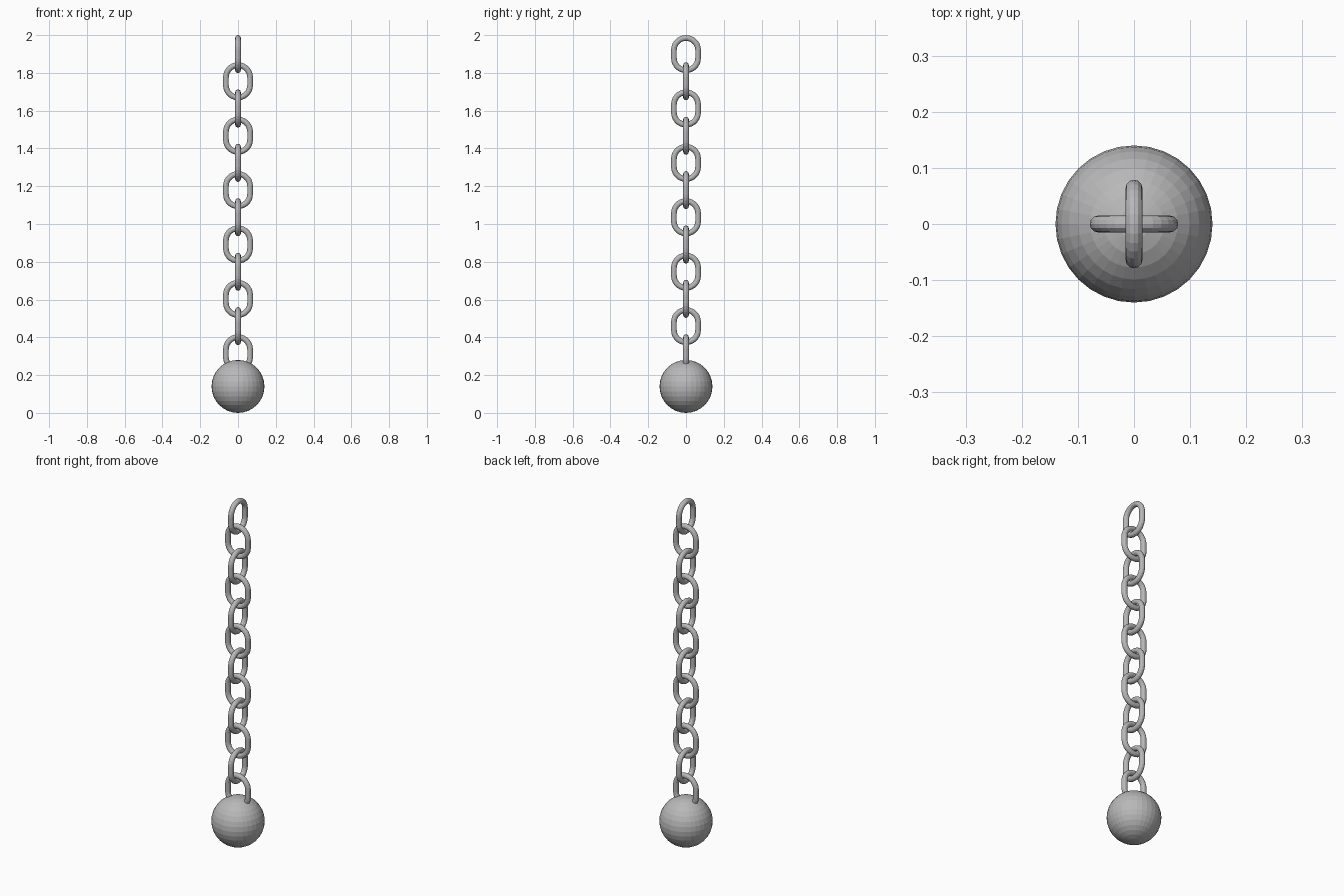
import bpy
from math import pi, sin, cos

BALL_RADIUS = 0.14
WIRE = 0.015          # link wire radius
BEND = 0.064          # centreline radius of the link ends
STRAIGHT = 0.0215     # half length of the straight sides
LINKS = 12
PITCH = 0.144

cube = bpy.data.objects.get("Cube")
if cube:
    bpy.data.objects.remove(cube, do_unlink=True)

# Single iron grey for everything
iron = bpy.data.materials.new("iron grey")
iron.use_nodes = True
grey = (0.48, 0.48, 0.48, 1)
iron.diffuse_color = grey
iron.node_tree.nodes["Principled BSDF"].inputs["Base Color"].default_value = grey

# Faceted iron ball
bpy.ops.mesh.primitive_uv_sphere_add(segments=32, ring_count=16, radius=BALL_RADIUS,
                                     location=(0, 0, BALL_RADIUS))
ball = bpy.context.object
ball.name = "ball"
ball.data.materials.append(iron)
bpy.ops.object.shade_flat()


def link_mesh():
    """Round wire swept along an oval with straight sides, in the xz plane."""
    curve = bpy.data.curves.new("link_path", "CURVE")
    curve.dimensions = "3D"
    curve.bevel_depth = WIRE
    curve.bevel_resolution = 4
    steps = 14
    path = []
    for start, shift in ((0, STRAIGHT), (pi, -STRAIGHT)):
        for i in range(steps + 1):
            a = start + pi * i / steps
            path.append((BEND * cos(a), 0, BEND * sin(a) + shift, 1))
    spline = curve.splines.new("POLY")
    spline.points.add(len(path) - 1)
    for point, co in zip(spline.points, path):
        point.co = co
    spline.use_cyclic_u = True
    spline.use_smooth = False
    helper = bpy.data.objects.new("link_helper", curve)
    bpy.context.collection.objects.link(helper)
    graph = bpy.context.evaluated_depsgraph_get()
    mesh = bpy.data.meshes.new_from_object(helper.evaluated_get(graph))
    bpy.data.objects.remove(helper, do_unlink=True)
    mesh.materials.clear()
    mesh.materials.append(iron)
    for poly in mesh.polygons:
        poly.use_smooth = False
    return mesh


# Chain of links, each turned a quarter from the one above
mesh = link_mesh()
top = 2 - (BEND + STRAIGHT + WIRE)
for i in range(LINKS):
    link = bpy.data.objects.new(f"chain_link_{i + 1}", mesh)
    link.location = (0, 0, top - i * PITCH)
    link.rotation_euler.z = pi / 2 if i % 2 == 0 else 0
    bpy.context.collection.objects.link(link)
